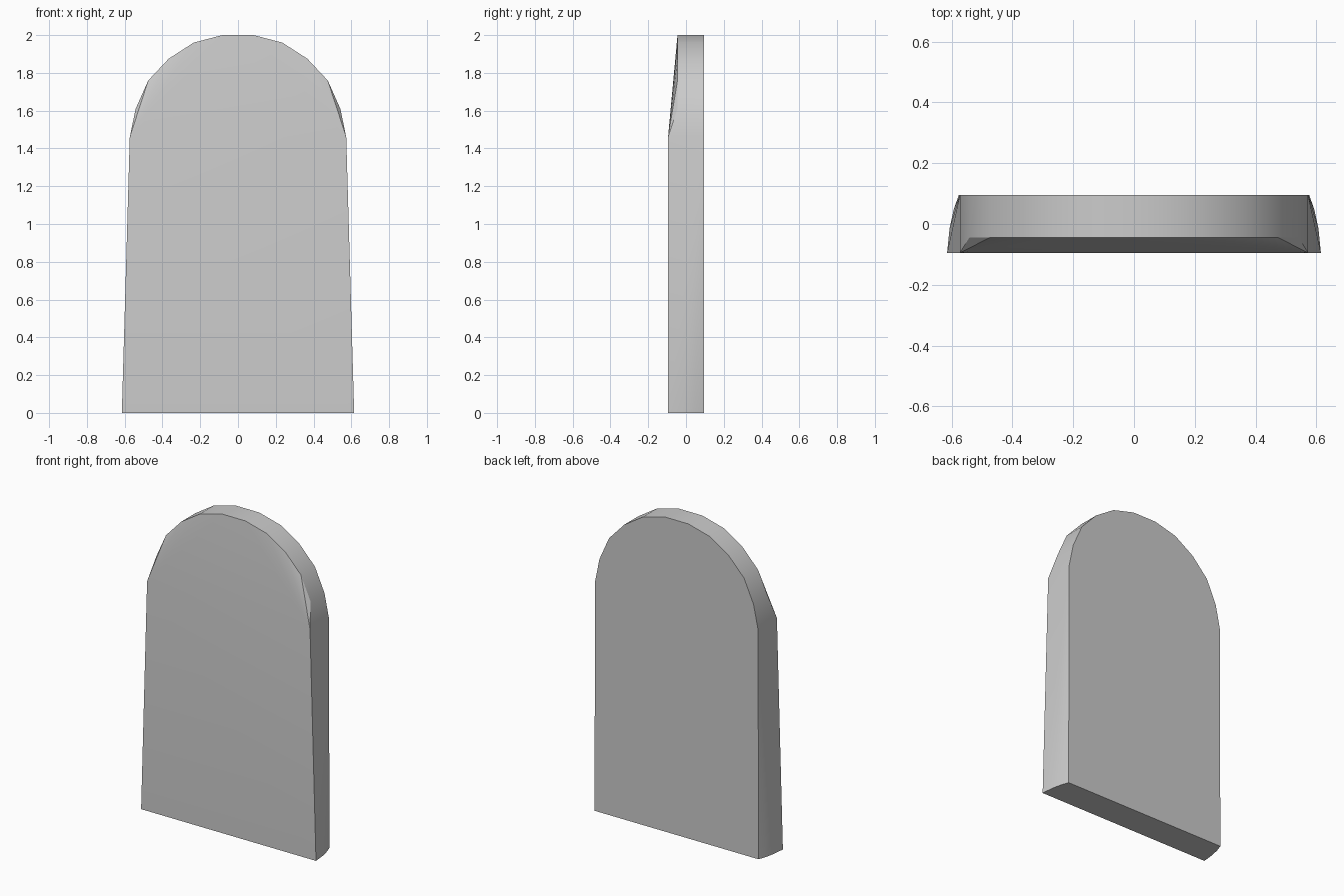
import bpy
import bmesh
import math

cube = bpy.data.objects.get("Cube")
if cube:
    bpy.data.objects.remove(cube, do_unlink=True)

DEPTH = 0.095      # half thickness
TOP_FRONT = -0.045  # front plane of the arched edge
SPRING = (0.573, 1.46)
ARCH = [(0.542, 1.61), (0.475, 1.76), (0.367, 1.875), (0.235, 1.96), (0.083, 2.0)]
# Bowed foot of each side, from back to front (x, y)
FOOT = [(0.577, DEPTH), (0.594, 0.045), (0.607, -0.015), (0.615, -DEPTH)]

stone = bpy.data.materials.new("stone_grey")
stone.use_nodes = True
colour = (0.6, 0.6, 0.6, 1)
stone.diffuse_color = colour
stone.node_tree.nodes["Principled BSDF"].inputs["Base Color"].default_value = colour

bm = bmesh.new()


def half(side):
    """Vertices of one half: foot curve, front outline and back outline."""
    foot = [bm.verts.new((side * x, y, 0)) for x, y in FOOT]
    front = [bm.verts.new((side * SPRING[0], -DEPTH, SPRING[1]))]
    front += [bm.verts.new((side * x, TOP_FRONT, z)) for x, z in ARCH]
    back = [bm.verts.new((side * x, DEPTH, z)) for x, z in [SPRING] + ARCH]
    return foot, front, back


left, right = half(1), half(-1)
for foot, front, back in (left, right):
    # Bowed side wall
    for a, b in zip(foot, foot[1:]):
        bm.faces.new((a, b, back[0]))
    bm.faces.new((foot[-1], front[0], back[0]))
    # Arched rim
    for i in range(len(ARCH)):
        bm.faces.new((front[i], front[i + 1], back[i + 1], back[i]))
    # Receding front shoulder
    for a, b in zip(front[1:], front[2:]):
        bm.faces.new((front[0], a, b))

(lf, lfr, lb), (rf, rfr, rb) = left, right
bm.faces.new((lf[-1], rf[-1], rfr[0], lfr[0]))            # lower front
bm.faces.new((lfr[0], rfr[0], rfr[-1], lfr[-1]))          # sloped upper front
bm.faces.new((lfr[-1], rfr[-1], rb[-1], lb[-1]))          # crown
bm.faces.new([lf[0]] + lb + rb[::-1] + [rf[0]])           # back
bm.faces.new(lf + rf[::-1])                               # underside
bmesh.ops.recalc_face_normals(bm, faces=bm.faces[:])

mesh = bpy.data.meshes.new("arched_slab")
bm.to_mesh(mesh)
bm.free()
slab = bpy.data.objects.new("arched_slab", mesh)
bpy.context.collection.objects.link(slab)
mesh.materials.append(stone)

# Smooth faces with sharp outline edges
bpy.ops.object.select_all(action="DESELECT")
slab.select_set(True)
bpy.context.view_layer.objects.active = slab
bpy.ops.object.shade_smooth_by_angle(angle=math.radians(30))
